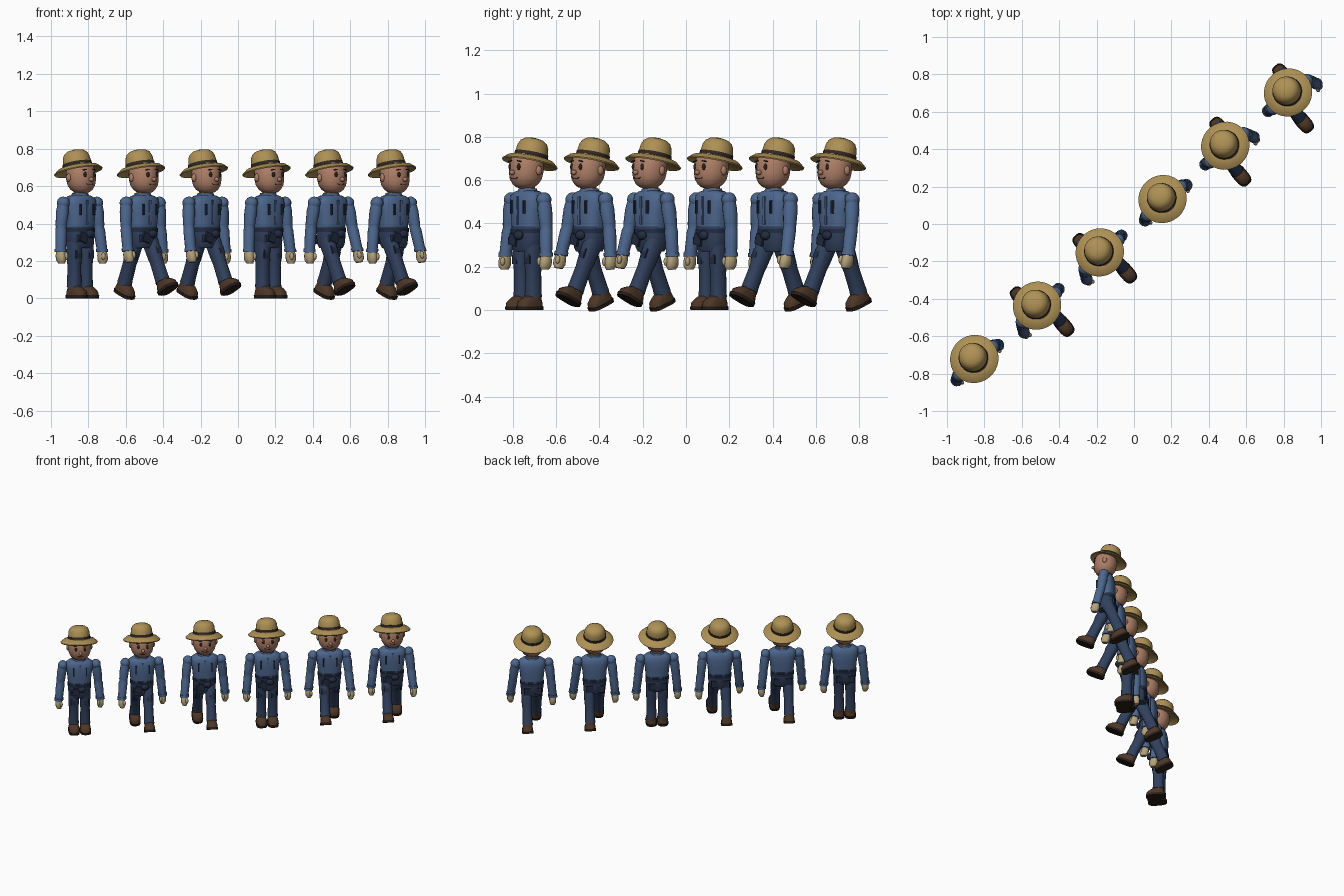
import bpy, bmesh, math
from mathutils import Matrix, Vector

def mat(name, r, g, b):
    m = bpy.data.materials.new(name)
    m.diffuse_color = (r, g, b, 1)
    return m

SHIRT = mat("shirt_blue", .075, .135, .27)
PANTS = mat("denim", .03, .05, .105)
DENIM = mat("dark_denim", .016, .026, .055)
STRAW = mat("straw", .42, .28, .09)
BAND = mat("hat_band", .03, .022, .018)
SKIN = mat("skin", .42, .21, .135)
GLOVE = mat("glove", .45, .36, .2)
BOOT = mat("boot_leather", .075, .038, .02)
SOLE = mat("boot_sole", .02, .012, .009)
DARK = mat("face_dark", .03, .018, .014)

def finish(name, bm, m):
    bmesh.ops.recalc_face_normals(bm, faces=bm.faces)
    me = bpy.data.meshes.new(name)
    bm.to_mesh(me)
    bm.free()
    me.materials.append(m)
    me.shade_smooth()
    me.set_sharp_from_angle(angle=math.radians(45))
    return me

# stacked rings: (z, rx, ry, x, y), p < 1 makes the section boxier
def loft(name, rings, m, n=20, p=1.0):
    bm = bmesh.new()
    loops = []
    sg = lambda v: math.copysign(abs(v) ** p, v)
    for z, rx, ry, cx, cy in rings:
        loops.append([bm.verts.new((cx + rx * sg(math.cos(2 * math.pi * i / n)),
                                    cy + ry * sg(math.sin(2 * math.pi * i / n)), z)) for i in range(n)])
    for a, b in zip(loops, loops[1:]):
        for i in range(n):
            bm.faces.new((a[i], a[(i + 1) % n], b[(i + 1) % n], b[i]))
    bm.faces.new(loops[0])
    bm.faces.new(loops[-1])
    return finish(name, bm, m)

def ball(name, c, r, m):
    bm = bmesh.new()
    bmesh.ops.create_uvsphere(bm, u_segments=14, v_segments=9, radius=1,
                              matrix=Matrix.Translation(c) @ Matrix.Diagonal((*r, 1)))
    return finish(name, bm, m)

def box(name, c, s, m, rot=0.0, axis='Z'):
    bm = bmesh.new()
    bmesh.ops.create_cube(bm, size=1, matrix=Matrix.Translation(c) @
                          Matrix.Rotation(math.radians(rot), 4, axis) @ Matrix.Diagonal((*s, 1)))
    return finish(name, bm, m)

# body, standing at the origin and facing -y
body = [
    loft("shirt", [(.33, .075, .056, 0, 0), (.38, .080, .058, 0, 0), (.45, .087, .062, 0, 0), (.50, .096, .060, 0, 0),
                   (.53, .094, .054, 0, 0), (.547, .070, .044, 0, 0), (.553, .042, .036, 0, 0)], SHIRT, 24, .8),
    loft("collar", [(.54, .052, .046, 0, 0), (.562, .044, .041, 0, 0)], SHIRT),
    loft("neck", [(.53, .036, .036, 0, 0), (.59, .036, .036, 0, -.004)], SKIN),
    loft("trousers_top", [(.27, .066, .05, 0, 0), (.29, .076, .058, 0, 0), (.34, .081, .063, 0, 0),
                          (.385, .080, .062, 0, 0)], PANTS, 24, .8),
    loft("belt", [(.355, .083, .065, 0, 0), (.375, .083, .065, 0, 0)], DENIM, 24, .8),
    ball("waist_knot", (.015, -.068, .345), (.028, .018, .022), DENIM),
    box("apron_flap", (-.028, -.064, .325), (.05, .014, .05), DENIM, 18, 'Y'),
    box("shirt_placket", (0, -.062, .46), (.012, .006, .13), SHIRT),
    box("patch", (-.05, -.057, .32), (.03, .012, .035), PANTS),
]
for s in (-1, 1):
    body += [box("strap_buckle", (s * .045, -.060, .475), (.009, .012, .06), DENIM),
             box("back_pocket", (s * .04, .060, .315), (.045, .012, .05), DENIM)]

# head
head = [loft("head", [(z, r, r * 1.0, 0, y) for z, r, y in
                      ((.562, .022, -.016), (.568, .042, -.015), (.582, .060, -.013), (.605, .074, -.011), (.635, .080, -.009),
                       (.67, .080, -.007), (.70, .074, -.005), (.725, .058, -.003), (.74, .03, 0))], SKIN, 24),
        ball("nose", (0, -.093, .636), (.012, .014, .012), SKIN),
        box("mouth", (0, -.0835, .607), (.028, .006, .004), DARK)]
for s in (-1, 1):
    head += [ball("eye", (s * .031, -.080, .662), (.010, .006, .015), DARK),
             ball("ear", (s * .080, .000, .645), (.012, .016, .022), SKIN),
             box("eyebrow", (s * .032, -.079, .688), (.024, .008, .005), DARK, s * 10, 'Y'),
             box("mouth_corner", (s * .018, -.082, .610), (.012, .006, .004), DARK, -s * 35, 'Y')]

# hat, modelled around its brim centre
def rev(name, prof, m):
    return loft(name, [(z, r, r, 0, 0) for r, z in prof], m, 32)

hat = [rev("hat_brim", [(.070, -.004), (.105, -.010), (.128, -.024), (.131, -.018), (.108, .002), (.070, .012)], STRAW),
       rev("hat_crown", [(.078, -.002), (.076, .03), (.072, .060), (.062, .080), (.045, .092), (.02, .098), (.004, .099)], STRAW),
       rev("hat_band", [(.0795, .006), (.0785, .026)], BAND)]

# arm, local to the shoulder; s gives the outward side
def arm(s):
    return [ball("shoulder", (0, 0, -.005), (.034, .036, .034), SHIRT),
            loft("sleeve", [(.01, .026, .028, 0, 0), (-.05, .033, .035, s * .006, 0), (-.12, .030, .031, s * .014, 0),
                            (-.135, .028, .029, s * .015, 0), (-.15, .031, .031, s * .017, -.002),
                            (-.22, .029, .030, s * .024, -.008), (-.25, .028, .029, s * .027, -.011)], SHIRT, 16),
            loft("cuff", [(-.25, .032, .033, s * .027, -.011), (-.268, .032, .033, s * .029, -.012)], SHIRT, 16),
            loft("glove", [(-.26, .021, .023, s * .028, -.012), (-.285, .024, .030, s * .029, -.014),
                           (-.31, .023, .030, s * .029, -.016), (-.328, .015, .020, s * .027, -.018)], GLOVE, 14, .85),
            ball("thumb", (s * .014, -.040, -.29), (.011, .012, .020), GLOVE)]

# leg, local to the hip
def leg(s):
    return [loft("trouser_leg", [(.02, .033, .044, 0, 0), (-.04, .038, .046, 0, 0), (-.13, .036, .040, 0, 0),
                                 (-.16, .033, .037, 0, 0), (-.25, .035, .038, 0, 0), (-.275, .037, .040, 0, 0)], PANTS, 18, .85),
            box("knee_patch", (s * .006, -.038, -.10), (.032, .008, .045), DENIM),
            loft("boot_shaft", [(-.262, .033, .038, 0, .002), (-.30, .035, .042, 0, 0)], BOOT, 18),
            loft("boot_upper", [(-.320, .038, .065, 0, -.02), (-.300, .037, .062, 0, -.02), (-.283, .032, .050, 0, -.012),
                                (-.270, .026, .036, 0, -.004)], BOOT, 20, .7),
            loft("boot_sole", [(-.335, .039, .066, 0, -.02), (-.318, .040, .068, 0, -.02)], SOLE, 20, .65)]

arms = {s: arm(s) for s in (-1, 1)}
legs = {s: leg(s) for s in (-1, 1)}

def place(meshes, M):
    for me in meshes:
        ob = bpy.data.objects.new(me.name, me)
        bpy.context.collection.objects.link(ob)
        ob.matrix_world = M

T = lambda *v: Matrix.Translation(v)
RX = lambda d: Matrix.Rotation(math.radians(d), 4, 'X')

# row of figures: stride side +1 / -1, 0 stands still
strides = [0, 1, 1, 0, -1, -1]
for i, st in enumerate(strides):
    x, y = -.868 + .3355 * i + .023, -.705 + .285 * i - .027
    F = T(x, y, 0) @ Matrix.Rotation(math.radians(40.3), 4, 'Z')
    place(body + head, F)
    place(hat, F @ T(0, .018, .697) @ RX(-14))
    for s in (-1, 1):
        swing = 0 if st == 0 else (-26 if s == st else 22)
        place(legs[s], F @ T(s * .040, 0, .335) @ RX(swing))
        aswing = -8 * (st != 0 and s != st) + 4 * (st != 0 and s == st)
        place(arms[s], F @ T(s * .117, 0, .515) @ RX(aswing))
